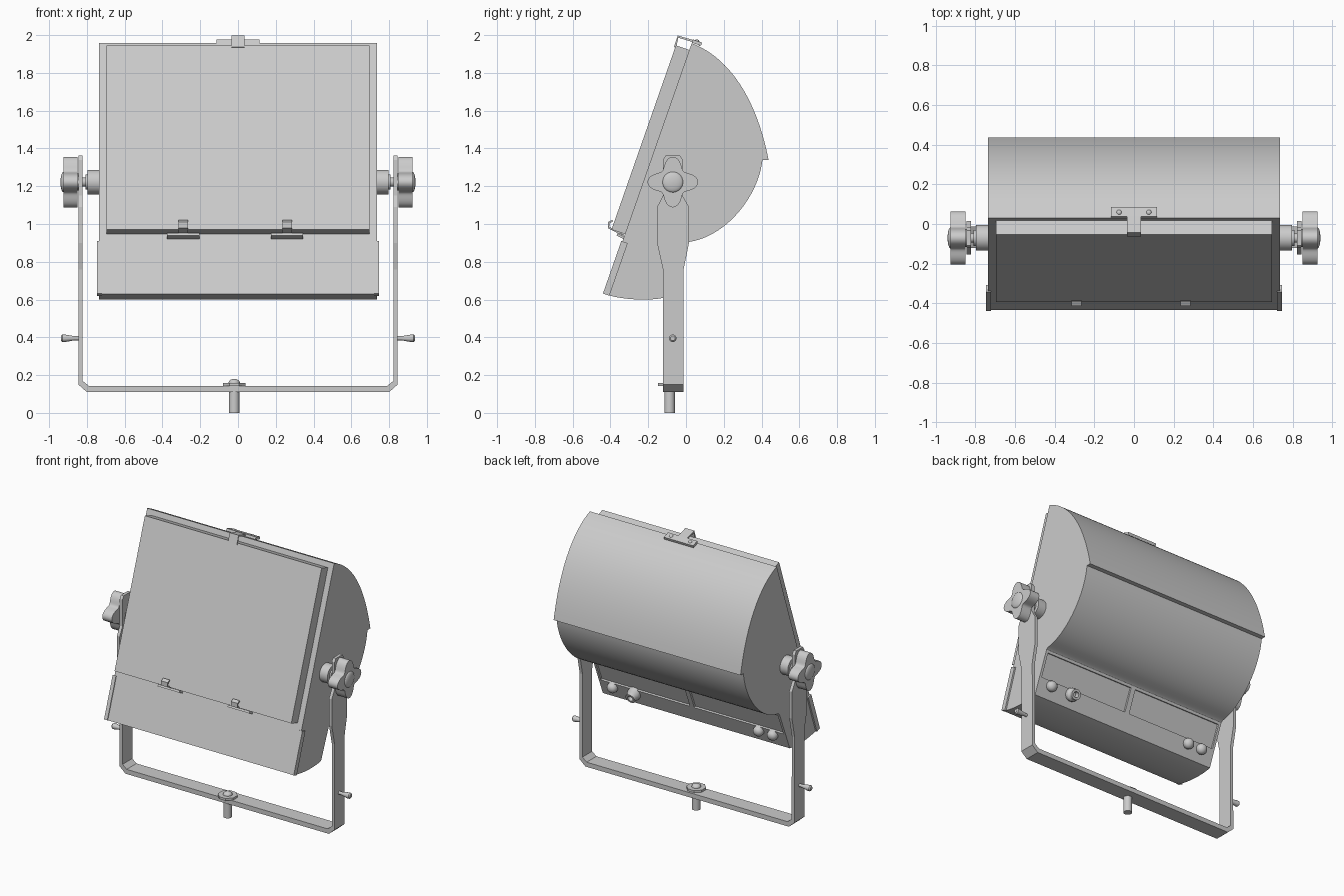
import bpy, bmesh, math
from mathutils import Vector
from mathutils.geometry import interpolate_bezier

cube = bpy.data.objects.get("Cube")
if cube:
    bpy.data.objects.remove(cube)

GREY = bpy.data.materials.new("light_grey")
GREY.use_nodes = True
GREY.diffuse_color = (0.6, 0.6, 0.6, 1)
GREY.node_tree.nodes["Principled BSDF"].inputs["Base Color"].default_value = (0.6, 0.6, 0.6, 1)


def finish(name, bm, smooth=True):
    bmesh.ops.recalc_face_normals(bm, faces=bm.faces)
    mesh = bpy.data.meshes.new(name)
    bm.to_mesh(mesh)
    bm.free()
    mesh.materials.append(GREY)
    ob = bpy.data.objects.new(name, mesh)
    bpy.context.collection.objects.link(ob)
    if smooth:
        bpy.ops.object.select_all(action="DESELECT")
        ob.select_set(True)
        bpy.context.view_layer.objects.active = ob
        bpy.ops.object.shade_smooth_by_angle(angle=math.radians(30))
    return ob


def prism_mesh(pts, lo, hi, axis="x"):
    """Extrude a (y, z) outline along x, or an (x, z) outline along y."""
    bm = bmesh.new()
    place = (lambda p, d: (d, p[0], p[1])) if axis == "x" else (lambda p, d: (p[0], d, p[1]))
    a = [bm.verts.new(place(p, lo)) for p in pts]
    b = [bm.verts.new(place(p, hi)) for p in pts]
    bm.faces.new(a)
    bm.faces.new(b[::-1])
    for i in range(len(pts)):
        j = (i + 1) % len(pts)
        bm.faces.new((a[i], b[i], b[j], a[j]))
    return bm


def prism(name, pts, lo, hi, axis="x", smooth=False):
    return finish(name, prism_mesh(pts, lo, hi, axis), smooth)


def lathe(name, origin, axis, rings, seg=24):
    """Turned part: rings are (distance along axis, radius)."""
    bm = bmesh.new()
    axis = Vector(axis).normalized()
    u = axis.orthogonal().normalized()
    v = axis.cross(u)
    loops = []
    for d, r in rings:
        loops.append([bm.verts.new(Vector(origin) + axis * d + r * (
            u * math.cos(math.tau * (i + .5) / seg) + v * math.sin(math.tau * (i + .5) / seg)))
            for i in range(seg)])
    for a, b in zip(loops, loops[1:]):
        for i in range(seg):
            j = (i + 1) % seg
            bm.faces.new((a[i], a[j], b[j], b[i]))
    bm.faces.new(loops[0][::-1])
    bm.faces.new(loops[-1])
    return finish(name, bm)


def dome(r, h, start=0.0, n=6):
    return [(start + h * math.sin(t), r * math.cos(t))
            for t in (i * 1.5 / n for i in range(n + 1))]


def strap(name, path, thick, lo, hi):
    """Bent sheet-metal strip following a (y, z) path."""
    path = [Vector(p) for p in path]
    left, right = [], []
    for i, p in enumerate(path):
        t = (path[min(i + 1, len(path) - 1)] - path[max(i - 1, 0)]).normalized()
        n = Vector((-t.y, t.x)) * thick / 2
        left.append(p + n)
        right.append(p - n)
    return prism(name, left + right[::-1], lo, hi)


def curve(a, b, c, d, n=16):
    return [tuple(p)[:2] for p in interpolate_bezier(*(Vector((*q, 0)) for q in (a, b, c, d)), n)]


# Tilted front plane: distance along it and out from it
BASE = Vector((-0.434, 0.63))
UP = (Vector((0.03, 1.957)) - BASE).normalized()
OUT = Vector((-UP.y, UP.x))


def tilt(s, o):
    return tuple(BASE + UP * s + OUT * o)


# Housing with curved back, step and control panel
p_top, p_bot = Vector((0.0, 0.895)), Vector((-0.116, 0.61))
p_mid = p_top.lerp(p_bot, 0.65)
outline = curve((0.03, 1.957), (0.22, 1.885), (0.37, 1.68), (0.437, 1.34), 22)
outline += curve((0.405, 1.34), (0.38, 1.13), (0.2, 0.93), (0.015, 0.905), 18)
outline += [tuple(p_top), tuple(p_mid)]
outline += curve(tuple(p_bot), (-0.2, 0.59), (-0.35, 0.6), tuple(BASE), 12)
bm = prism_mesh(outline, -0.735, 0.735)
bmesh.ops.recalc_face_normals(bm, faces=bm.faces)
bmesh.ops.bisect_plane(bm, geom=bm.verts[:] + bm.edges[:] + bm.faces[:],
                       plane_co=(0, 0, 0), plane_no=(1, 0, 0))
centre = p_top.lerp(p_mid, 0.5)
recess = [f for f in bm.faces
          if (Vector(f.calc_center_median().yz) - centre).length < 0.01]
bmesh.ops.inset_individual(bm, faces=recess, thickness=0.025)
bmesh.ops.inset_individual(bm, faces=recess, thickness=0.001, depth=-0.012)
finish("housing", bm)

# Knobs on the control panel
p_dir = (p_bot - p_top).normalized()
p_out = Vector((0, -p_dir.y, p_dir.x))
knob_pos = p_top.lerp(p_bot, 0.7)
for i, x in enumerate((0.63, -0.63, -0.52)):
    lathe(f"panel_knob_{i}", (x, *knob_pos), p_out,
          [(-0.01, 0.036), (0.012, 0.036)] + dome(0.036, 0.03, 0.013))
lathe("cable_socket", (0.46, *knob_pos), p_out,
      [(-0.01, 0.045), (0.02, 0.045), (0.035, 0.036), (0.055, 0.036), (0.055, 0.02), (0.02, 0.02)])

# Glass frame, and lower flap rails
prism("front_frame", [tilt(0.335, -0.005), tilt(0.335, 0.075),
                      tilt(1.368, 0.075), tilt(1.368, -0.005)], -0.695, 0.695)
for side, s in (("left", 1), ("right", -1)):
    prism(f"{side}_flap_rail", [tilt(0, -0.03), tilt(0, 0.006),
                                tilt(0.295, 0.006), tilt(0.295, -0.03)],
          s * 0.72, s * 0.746)

# Top latch
strap("top_latch", [(-0.058, 1.935), (-0.042, 1.992), (0.058, 1.962), (0.075, 1.945)],
      0.012, -0.035, 0.035)
strap("top_latch_plate", [(0.035, 1.968), (0.082, 1.952)], 0.018, -0.115, 0.115)
for i, x in enumerate((-0.075, 0.075)):
    lathe(f"top_latch_rivet_{i}", (x, 0.058, 1.965), (0, 0.3, 1), dome(0.014, 0.012), 12)

# Lower frame hooks
for i, x in enumerate((-0.29, 0.26)):
    strap(f"hook_{i}", [(-0.388, 1.018), (-0.408, 1.008), (-0.41, 0.982), (-0.33, 0.94)],
          0.01, x - 0.025, x + 0.025)
    strap(f"hook_plate_{i}", [(-0.365, 0.945), (-0.325, 0.925)], 0.014, x - 0.085, x + 0.085)
    for k in (-0.055, 0.055):
        lathe(f"hook_rivet_{i}", (x + k, -0.348, 0.94), (0, -0.4, 1), dome(0.013, 0.012), 12)

# Yoke
prism("yoke_base", [(-0.845, 0.17), (-0.845, 0.15), (-0.8, 0.11), (0.8, 0.11), (0.845, 0.15),
                    (0.845, 0.17), (0.823, 0.17), (0.79, 0.143), (-0.79, 0.143), (-0.823, 0.17)],
      -0.122, -0.012, "y")
arm = [(-0.122, 0.165), (-0.122, 0.76), (-0.153, 0.9), (-0.153, 1.09), (-0.122, 1.15),
       (-0.122, 1.34), (-0.108, 1.363), (-0.032, 1.363), (-0.018, 1.34), (-0.018, 1.15),
       (0.016, 1.09), (0.016, 0.9), (-0.013, 0.76), (-0.012, 0.165)]

# Side parts: arm, pivot, star knob, peg
PY, PZ = -0.07, 1.222
star = []
for i in range(64):
    a = math.tau * i / 64
    r = 0.107 + 0.027 * math.cos(4 * a)
    star.append((PY + r * math.cos(a), PZ + r * math.sin(a)))
for side, s in (("left", 1), ("right", -1)):
    prism(f"{side}_yoke_arm", arm, s * 0.823, s * 0.845)
    pivot = (0, PY, PZ)
    lathe(f"{side}_pivot", pivot, (s, 0, 0),
          [(0.73, 0.065), (0.797, 0.065), (0.797, 0.04), (0.808, 0.04), (0.808, 0.024),
           (0.845, 0.024), (0.845, 0.045), (0.853, 0.045)], 32)
    prism(f"{side}_star_knob", star, s * 0.85, s * 0.925, smooth=True)
    lathe(f"{side}_knob_cap", pivot, (s, 0, 0), dome(0.055, 0.017, 0.923), 32)
    lathe(f"{side}_peg", (0, PY, 0.395), (s, 0, 0),
          [(0.84, 0.011), (0.865, 0.011), (0.915, 0.02), (0.93, 0.02), (0.937, 0.013)], 16)

# Mounting spigot with its plate and bolt
SX, SY = -0.02, -0.087
lathe("spigot", (SX, SY, 0), (0, 0, 1), [(0, 0.028), (0.112, 0.028)])
lathe("spigot_plate", (SX, SY, 0), (0, 0, 1), [(0.142, 0.065), (0.158, 0.065)], 8)
lathe("spigot_bolt", (SX, SY, 0), (0, 0, 1), [(0.15, 0.03)] + dome(0.03, 0.02, 0.16))
